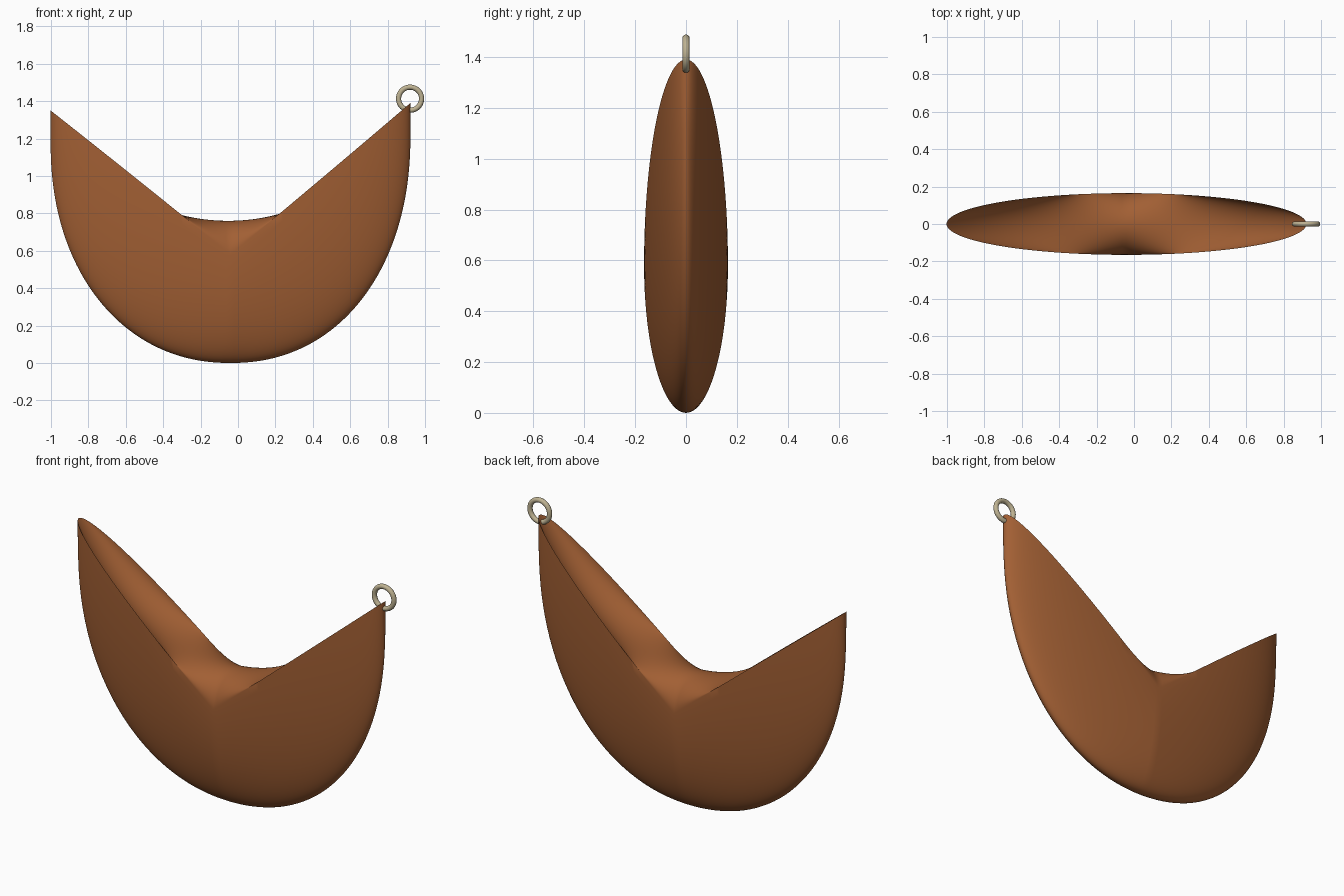
import bpy, bmesh, math

if "Cube" in bpy.data.objects:
    bpy.data.objects.remove(bpy.data.objects["Cube"])


def material(name, rgb):
    m = bpy.data.materials.new(name)
    m.diffuse_color = (*rgb, 1)
    m.use_nodes = True
    m.node_tree.nodes["Principled BSDF"].inputs["Base Color"].default_value = m.diffuse_color
    return m


brown = material("baked brown", (0.36, 0.115, 0.034))
cream = material("pale brass", (0.52, 0.45, 0.29))

# Folded shell: cross-sections swept along x. Each has an elliptical underside
# and a top that bulges in the middle and hollows out toward the two tips.
SECTIONS, SIDES = 128, 96
HALF_LEN, HALF_THICK, CX = 0.962, 0.165, -0.04


def section(u):
    a = abs(u)
    width = HALF_THICK * math.sqrt(max(0, 1 - a * a))
    keel = 1.2 * (1 - max(0, 1 - a ** 2.15) ** (1 / 2.15))
    rim = 0.58 + 0.79 * a
    fold = 0.76 + 0.45 * a ** 2 + 0.16 * a ** 4
    pts = []
    for j in range(SIDES):
        t = 2 * math.pi * j / SIDES
        s = math.sin(t)
        z = rim + s * ((fold - rim) if s > 0 else (rim - keel))
        z += 0.02 * u * z / 1.37          # one tip sits slightly higher
        pts.append((CX + HALF_LEN * u, width * math.cos(t), z))
    return pts


bm = bmesh.new()
rings = []
for i in range(SECTIONS + 1):
    u = math.sin(math.pi * (i / SECTIONS - 0.5))
    rings.append([bm.verts.new(p) for p in section(u)])
for r0, r1 in zip(rings, rings[1:]):
    for j in range(SIDES):
        k = (j + 1) % SIDES
        bm.faces.new((r0[j], r0[k], r1[k], r1[j]))
bmesh.ops.remove_doubles(bm, verts=bm.verts, dist=0.0002)
bmesh.ops.recalc_face_normals(bm, faces=bm.faces)
mesh = bpy.data.meshes.new("folded_shell")
bm.to_mesh(mesh)
bm.free()
shell = bpy.data.objects.new("folded_shell", mesh)
bpy.context.collection.objects.link(shell)
mesh.materials.append(brown)
bpy.ops.object.select_all(action='DESELECT')
shell.select_set(True)
bpy.context.view_layer.objects.active = shell
bpy.ops.object.shade_smooth_by_angle(angle=math.radians(50))

# Hanging ring through the higher tip
bpy.ops.mesh.primitive_torus_add(major_radius=0.0615, minor_radius=0.0138,
                                 major_segments=48, minor_segments=16,
                                 location=(0.92, 0, 1.413),
                                 rotation=(math.pi / 2, 0, 0))
ring = bpy.context.object
ring.name = "hanging_ring"
ring.data.materials.append(cream)
bpy.ops.object.shade_smooth()
